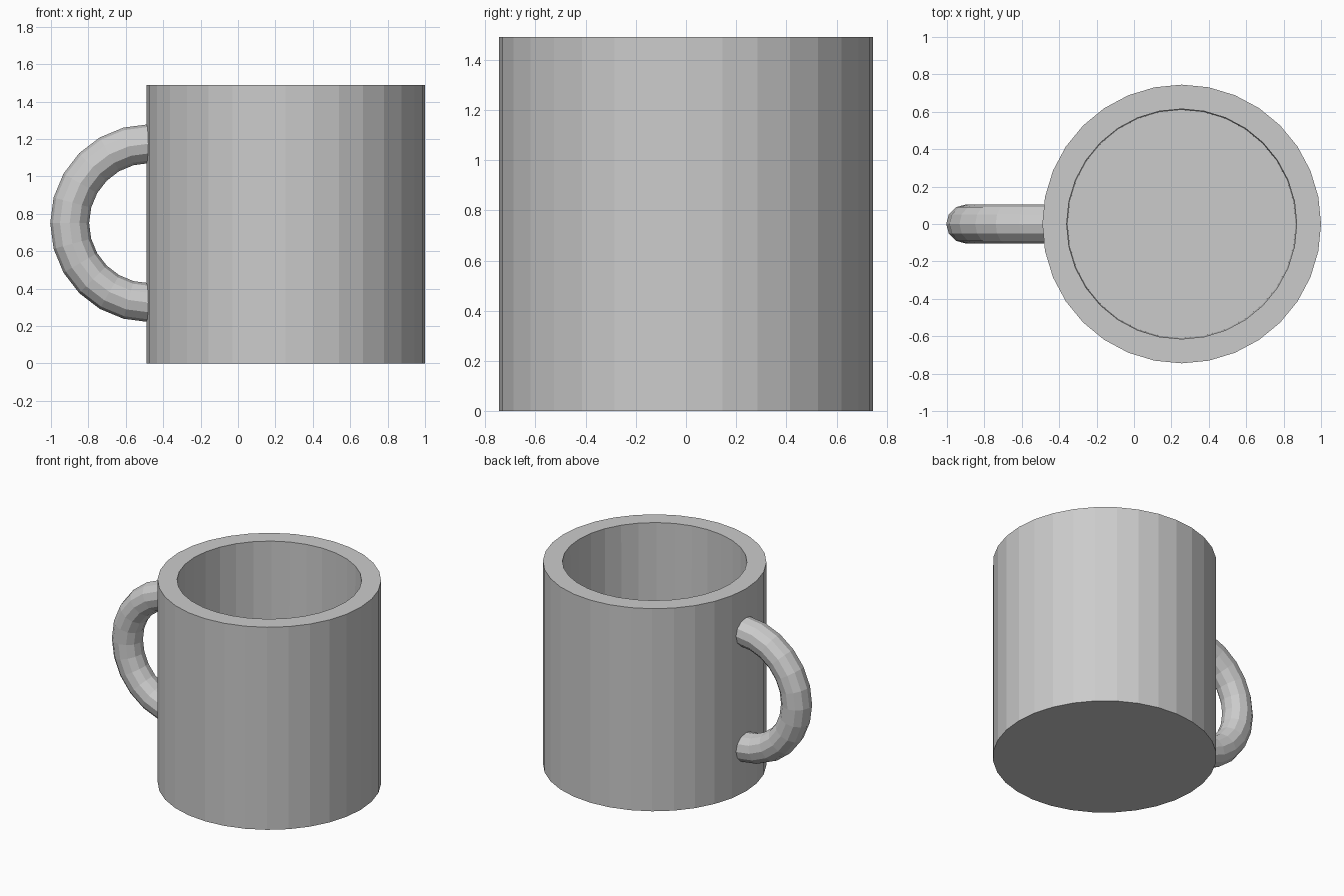
import bpy, bmesh
from math import sin, cos, pi

if "Cube" in bpy.data.objects:
    bpy.data.objects.remove(bpy.data.objects["Cube"])

CX, SIDES = 0.255, 32


def make_object(name, bm):
    bmesh.ops.recalc_face_normals(bm, faces=bm.faces)
    mesh = bpy.data.meshes.new(name)
    bm.to_mesh(mesh)
    bm.free()
    obj = bpy.data.objects.new(name, mesh)
    bpy.context.collection.objects.link(obj)
    return obj


def ring(bm, n, point):
    return [bm.verts.new(point(2 * pi * i / n)) for i in range(n)]


def loft(bm, rings):
    # Bridge successive rings and cap both ends
    for a, b in zip(rings, rings[1:]):
        n = len(a)
        for i in range(n):
            j = (i + 1) % n
            bm.faces.new((a[i], a[j], b[j], b[i]))
    bm.faces.new(rings[0])
    bm.faces.new(rings[-1])


# Cup: outside wall, rim, inside wall and floor
bm = bmesh.new()
profile = [(0.745, 0), (0.745, 1.49), (0.615, 1.49), (0.61, 0.13)]
loft(bm, [ring(bm, SIDES, lambda a: (CX + r * cos(a), r * sin(a), z))
          for r, z in profile])
make_object("cup_body", bm)

# Handle: half-ring tube whose ends are sunk into the wall
bm = bmesh.new()
HX, HZ, MAJOR, MINOR, STEPS = -0.475, 0.75, 0.425, 0.104, 12
path = [(HX + 0.035, 0.5 * pi)]
path += [(HX, pi * (0.5 + i / STEPS)) for i in range(STEPS + 1)]
path += [(HX + 0.035, 1.5 * pi)]
loft(bm, [ring(bm, 12, lambda a: (x + (MAJOR + MINOR * cos(a)) * cos(t),
                                  MINOR * sin(a),
                                  HZ + (MAJOR + MINOR * cos(a)) * sin(t)))
          for x, t in path])
make_object("handle", bm)
